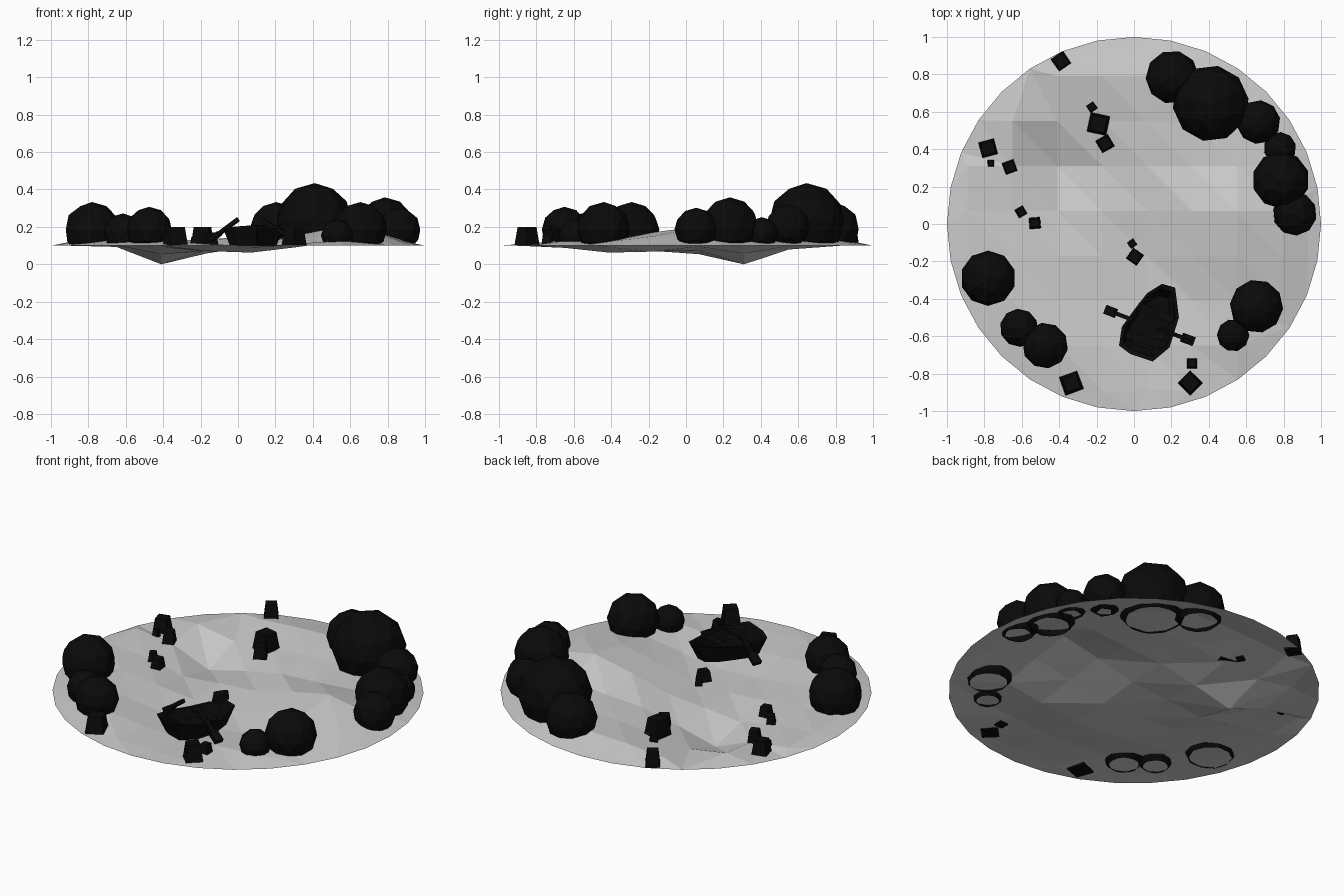
import bpy, bmesh, math
from mathutils import Vector, Matrix
from mathutils.geometry import delaunay_2d_cdt

if "Cube" in bpy.data.objects:
    bpy.data.objects.remove(bpy.data.objects["Cube"])

DARK = bpy.data.materials.new("dark")
DARK.diffuse_color = (0.003, 0.003, 0.003, 1)
DARK.use_nodes = True
DARK.node_tree.nodes["Principled BSDF"].inputs["Base Color"].default_value = DARK.diffuse_color


def finish(name, bm, mat=DARK):
    me = bpy.data.meshes.new(name)
    bm.to_mesh(me)
    bm.free()
    ob = bpy.data.objects.new(name, me)
    bpy.context.collection.objects.link(ob)
    if mat:
        me.materials.append(mat)
    return ob


# Rolling ground height: centre x, y, height, spread
HILLS = [(-.41, .31, -.12, .17), (.0, -.3, -.045, .22), (.5, .0, .11, .18),
         (-.87, .38, .03, .15), (.1, .6, .02, .2)]


def ground(x, y):
    r = min(1, math.hypot(x, y))
    h = sum(a * math.exp(-((x - cx)**2 + (y - cy)**2) / (2 * s * s))
            for cx, cy, a, s in HILLS)
    # low bank around the shore, open at the front
    bank = .035 * math.exp(-((r - .8) / .17)**2)
    if y < 0:
        bank *= 1 - math.exp(-((x - .07) / .28)**2)
    return max(0, .1 + (h + bank) * (1 - r**12))


# Ground: single faceted sheet with a 32-sided flat rim
pts = [Vector((math.cos(i * math.pi / 16), math.sin(i * math.pi / 16))) for i in range(32)]
grid = [-.89 + .24 * i for i in range(8)] + [.93]
pts += [Vector((x, y)) for x in grid for y in grid if math.hypot(x, y) < .96]
v2, _, tris, *_ = delaunay_2d_cdt(pts, [], [], 0, 1e-4)
bm = bmesh.new()
vs = [bm.verts.new((p.x, p.y, ground(p.x, p.y))) for p in v2]
min(vs, key=lambda v: v.co.z).co.z = 0
for t in tris:
    bm.faces.new([vs[i] for i in t])
if sum(v.normal.z for v in bm.faces) < 0:
    bmesh.ops.reverse_faces(bm, faces=bm.faces)
finish("ground", bm, None)

# Bushes: faceted balls cut open at ground level (x, y, radius, top)
BUSHES = [(-.78, -.29, .145, .33), (-.615, -.555, .1, .27), (-.475, -.65, .12, .305),
          (.655, -.44, .14, .33), (.53, -.595, .085, .24), (.205, .785, .14, .33),
          (.41, .645, .2, .43), (.665, .545, .115, .32), (.78, .405, .085, .25),
          (.785, .235, .15, .355), (.86, .055, .115, .3)]
for i, (x, y, r, top) in enumerate(BUSHES):
    bm = bmesh.new()
    bmesh.ops.create_icosphere(bm, subdivisions=2, radius=r * 1.02)
    bmesh.ops.transform(bm, verts=bm.verts, matrix=Matrix.Translation((x, y, top - r))
                        @ Matrix.Rotation(i * .7, 4, 'Z'))
    bmesh.ops.bisect_plane(bm, geom=bm.verts[:] + bm.edges[:] + bm.faces[:],
                           plane_co=(0, 0, .1), plane_no=(0, 0, -1), clear_outer=True)
    finish("bush", bm)

# Rocks: tapered blocks (x, y, width, height, turn in degrees)
ROCKS = [(.3, -.85, .095, .1, 45), (.31, -.745, .055, .06, 0), (-.335, -.85, .105, .1, 20),
         (-.39, .87, .08, .09, 35), (-.19, .535, .105, .1, -12), (-.155, .43, .075, .07, 30),
         (-.225, .625, .045, .05, 35), (-.78, .405, .085, .08, 15), (-.765, .325, .035, .04, 0),
         (-.665, .305, .065, .07, 20), (-.605, .065, .05, .05, 30), (-.53, .005, .06, .06, 5),
         (.005, -.175, .07, .06, 55), (-.01, -.105, .04, .04, 35)]
for x, y, w, h, turn in ROCKS:
    bm = bmesh.new()
    bmesh.ops.create_cube(bm, size=1)
    for v in bm.verts:
        k = .75 if v.co.z > 0 else 1
        v.co = (v.co.x * w * k, v.co.y * w * k, (v.co.z + .5) * h)
    bmesh.ops.transform(bm, verts=bm.verts, matrix=Matrix.Translation((x, y, .1))
                        @ Matrix.Rotation(math.radians(turn), 4, 'Z'))
    finish("rock", bm)

# Boat hull: bottom, outer rim, inner rim and floor rings from one outline
OUT = [(.07, -.37), (.15, -.32), (.22, -.34), (.24, -.5), (.19, -.66),
       (.10, -.735), (-.02, -.695), (-.08, -.65), (-.065, -.55), (0, -.46)]
C = Vector((.085, -.53))
bm = bmesh.new()
rings = []
for s, z in [(.78, .1), (1, .185), (.88, .185), (.7, .13)]:
    ring = []
    for p in OUT:
        q = C + (Vector(p) - C) * s
        rise = .6 * (q.y - C.y)**2 if z > .15 else 0
        ring.append(bm.verts.new((q.x, q.y, z + rise)))
    rings.append(ring)
for a, b in zip(rings, rings[1:]):
    for i in range(10):
        j = (i + 1) % 10
        bm.faces.new([a[i], a[j], b[j], b[i]])
bm.faces.new(rings[0])
bm.faces.new(rings[-1])
bmesh.ops.recalc_face_normals(bm, faces=bm.faces)
finish("boat_hull", bm)


def beam(name, a, b, w, h):
    """Box running from a to b."""
    a, b = Vector(a), Vector(b)
    d = b - a
    bm = bmesh.new()
    bmesh.ops.create_cube(bm, size=1)
    rot = d.to_track_quat('X', 'Z').to_matrix().to_4x4()
    bmesh.ops.transform(bm, verts=bm.verts, matrix=Matrix.Translation((a + b) / 2)
                        @ rot @ Matrix.Diagonal((d.length, w, h, 1)))
    finish(name, bm)


# Benches and oars with blades
beam("boat_bench", (.02, -.44, .175), (.21, -.51, .175), .045, .015)
beam("boat_bench", (-.04, -.59, .175), (.17, -.655, .175), .045, .015)
for hand, neck, tip in [((0, -.515, .24), (-.1, -.477, .165), (-.15, -.458, .13)),
                        ((.13, -.56, .235), (.26, -.607, .16), (.315, -.627, .125))]:
    beam("oar_shaft", hand, neck, .022, .022)
    beam("oar_blade", neck, tip, .05, .025)
